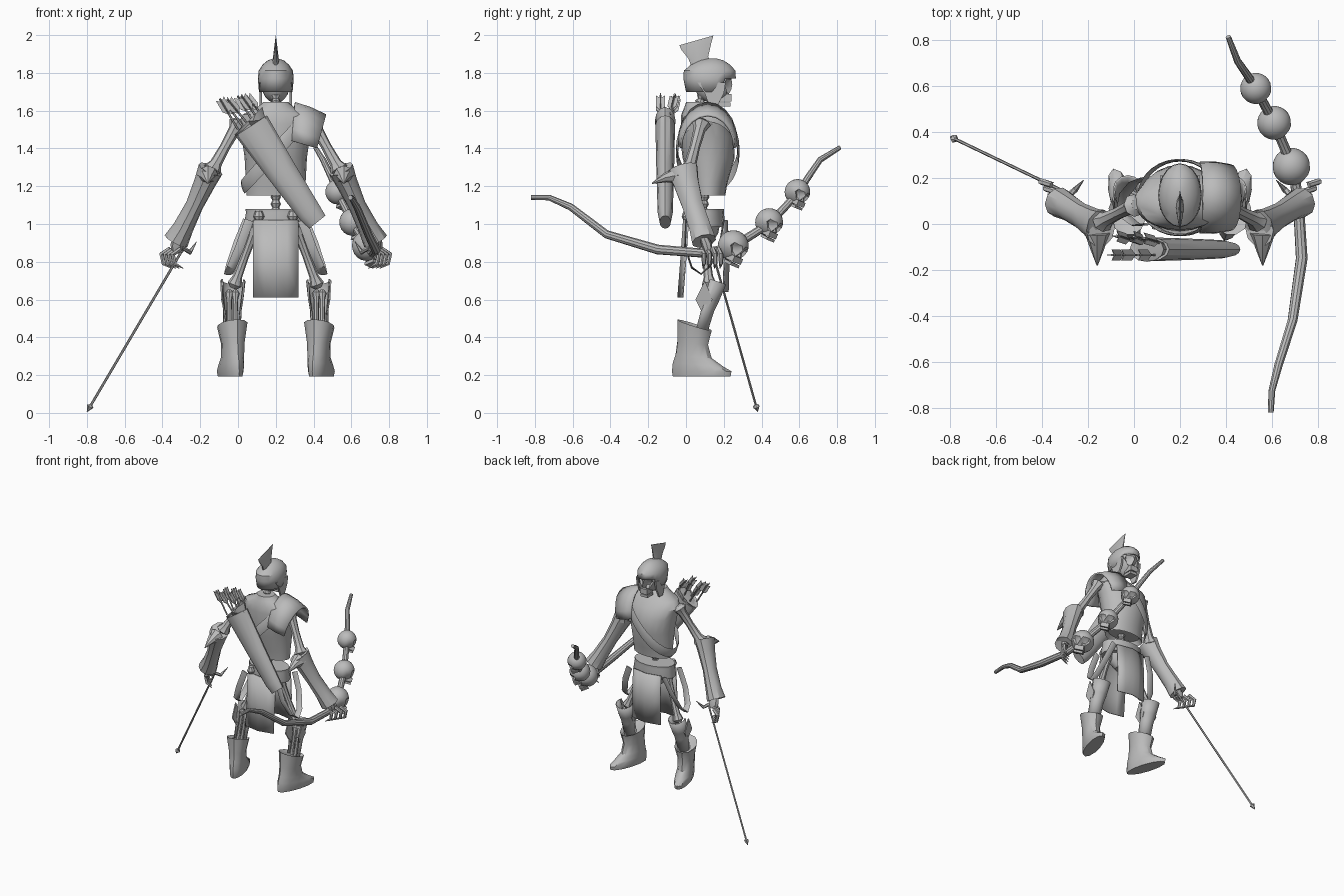
import bpy, bmesh, math
from mathutils import Vector as V, Matrix

if "Cube" in bpy.data.objects:
    bpy.data.objects.remove(bpy.data.objects["Cube"])

GREY = (0.5, 0.5, 0.5, 1)
mat = bpy.data.materials.new("plain_grey")
mat.use_nodes = True
mat.diffuse_color = GREY
mat.node_tree.nodes["Principled BSDF"].inputs["Base Color"].default_value = GREY
made = []
MID = 0.2  # body centre line


def P(s, p):
    """Point given as distance from the centre line, on side s."""
    return V((MID + s * p[0], p[1], p[2]))


def finish(name, bm, thick=0):
    bmesh.ops.recalc_face_normals(bm, faces=bm.faces)
    me = bpy.data.meshes.new(name)
    bm.to_mesh(me)
    bm.free()
    ob = bpy.data.objects.new(name, me)
    bpy.context.collection.objects.link(ob)
    me.materials.append(mat)
    if thick:
        mod = ob.modifiers.new("thickness", 'SOLIDIFY')
        mod.thickness = thick
        mod.offset = 0
    made.append(ob)
    return ob


def skin(name, rings, closed=True, caps=True, thick=0, loop=False, drop=None):
    """Bridge point rings into a surface."""
    bm = bmesh.new()
    vs = [[bm.verts.new(p) for p in r] for r in rings]
    n = len(vs[0])
    pairs = list(zip(vs, vs[1:])) + ([(vs[-1], vs[0])] if loop else [])
    for a, b in pairs:
        for i in range(n if closed else n - 1):
            j = (i + 1) % n
            bm.faces.new((a[i], a[j], b[j], b[i]))
    if closed and caps and not loop:
        bm.faces.new(vs[0])
        bm.faces.new(vs[-1])
    if drop:
        gone = [f for f in bm.faces if drop(f.calc_center_median())]
        bmesh.ops.delete(bm, geom=gone, context='FACES')
    return finish(name, bm, thick)


def ring(c, a, b, n, arc=None):
    lo, hi = arc or (0, math.tau)
    steps = n - 1 if arc else n
    angs = [lo + (hi - lo) * i / steps for i in range(n)]
    return [V(c) + V(a) * math.cos(t) + V(b) * math.sin(t) for t in angs]


def loft(name, rows, n=16, at=(MID, 0), yaw=0, **kw):
    """Stack level ellipses: z, centre y, x radius, y radius, forward tilt."""
    rot = Matrix.Translation((at[0], at[1], 0)) @ Matrix.Rotation(yaw, 4, 'Z')
    rings = [[rot @ p for p in ring((0, y, z), (rx, 0, 0), (0, ry, tilt), n)]
             for z, y, rx, ry, tilt in rows]
    return skin(name, rings, **kw)


def limb(name, pts, radii, n=8, u=(1, 0, 0), arc=None, loop=False, thick=0):
    """Sweep an ellipse along a path; a radius is a number or (along u, across)."""
    pts = [V(p) for p in pts]
    last, rings = len(pts) - 1, []
    for i, p in enumerate(pts):
        nxt = pts[(i + 1) % len(pts)] if loop else pts[min(i + 1, last)]
        t = (nxt - pts[i - 1 if loop else max(i - 1, 0)]).normalized()
        a = (V(u) - t * t.dot(V(u))).normalized()
        r = radii[i] if isinstance(radii, list) else radii
        ra, rb = r if isinstance(r, tuple) else (r, r)
        rings.append(ring(p, a * ra, t.cross(a) * rb, n, arc))
    return skin(name, rings, closed=not arc, loop=loop, thick=thick)


def bone(name, a, b, r):
    a, b = V(a), V(b)
    path = [a.lerp(b, f) for f in (0, .06, .18, .5, .82, .94, 1)]
    return limb(name, path, [r * k for k in (.7, 1.5, .95, .8, .95, 1.5, .7)])


def prism(name, pts, depth):
    return skin(name, [[V(p) - V(depth) / 2 for p in pts],
                       [V(p) + V(depth) / 2 for p in pts]])


def skull(name, loc, fwd, up, size, width=0.9):
    fwd = V(fwd).normalized()
    side = fwd.cross(V(up)).normalized()
    m = Matrix((side * width, fwd, side.cross(fwd))).transposed().to_4x4()
    bm = bmesh.new()
    bmesh.ops.create_icosphere(bm, subdivisions=3, radius=1)
    for v in bm.verts:
        q = v.co.copy()
        if q.y > 0 and q.z < 0:
            v.co.x *= 1 + 0.3 * q.z
        if min((q - V((e, .9, -.1))).length for e in (-.38, .38)) < .28:
            v.co.y -= .28
        if (q - V((0, .92, -.42))).length < .16:
            v.co.y -= .15
    # upper and lower jaw
    for y, z, h in ((.6, -.72, .4), (.55, -1.08, .2)):
        bmesh.ops.create_cube(bm, size=1, matrix=Matrix.Translation((0, y, z))
                              @ Matrix.Diagonal((.8, .7, h, 1)))
    bm.transform(Matrix.Translation(loc) @ m @ Matrix.Scale(size, 4))
    return finish(name, bm)


# Legs and boots
for s, tag in ((-1, "right"), (1, "left")):
    loft(tag + "_boot", [(.193, .04, .05, .16, 0), (.22, .04, .056, .165, 0),
                         (.255, .02, .058, .14, -.01), (.3, -.005, .056, .1, -.01),
                         (.37, -.01, .06, .085, -.01), (.465, 0, .08, .095, -.03),
                         (.45, 0, .06, .075, -.03)],
         n=12, at=(MID + s * .23, .045), yaw=-s * .3)
    for k in (-.016, .016):
        bone(tag + "_shin_bone", P(s, (.232 + k, .05, .38)), P(s, (.23 + k, .125, .65)), .016)
    limb(tag + "_greave", [P(s, (.232, .07, .44)), P(s, (.23, .1, .55)),
                           P(s, (.228, .12, .61)), P(s, (.226, .15, .7))],
         [.042, .046, .054, .062], n=9, arc=(-.4, math.pi + .4), thick=.008)
    for k in (-.055, .055):
        prism(tag + "_greave_fin", [P(s, (.23 + k * .7, .09, .52)), P(s, (.23 + k, .05, .6)),
                                    P(s, (.23 + k * 1.1, .1, .7)), P(s, (.23 + k, .14, .6))],
              (.008, 0, 0))
    bone(tag + "_thigh_bone", P(s, (.225, .125, .66)), P(s, (.1, .09, 1.0)), .026)
    # Looped hip straps
    limb(tag + "_hip_strap", [P(s, p) for p in (
        (.14, 0, 1.02), (.19, -.005, .88), (.235, .03, .77), (.25, .08, .735),
        (.24, .13, .78), (.2, .18, .9), (.15, .2, 1.02))], (.024, .005), n=6)
    loft(tag + "_belt_stud", [(1.02, 0, .02, .02, 0), (1.04, 0, .03, .028, 0),
                              (1.07, 0, .018, .018, 0)], n=8, at=(MID + s * .09, .005))

# Hips, belt and cloths
loft("pelvis", [(.9, .1, .05, .04, 0), (.95, .1, .11, .07, 0), (1.02, .1, .13, .085, 0)])
loft("belt", [(.985, .1, .165, .105, 0), (1.0, .1, .168, .108, 0),
              (1.06, .1, .158, .1, 0), (1.08, .1, .16, .102, 0)])
for name, ys, zs, curve in (("back_cloth", (0, -.015, -.03), (1.02, .8, .61), .012),
                            ("front_cloth", (.205, .215, .21), (1.02, .82, .64), -.012)):
    cols = (-.12, -.06, 0, .06, .12)
    skin(name, [[V((MID + x, y + curve * (abs(x) / .06 - 1), z)) for x in cols]
                for y, z in zip(ys, zs)], closed=False, thick=.008)

# Spine, neck and body armour
for name, a, b, count in (("spine", (MID, .09, 1.05), (MID, .1, 1.2), 4),
                          ("neck", (MID, .06, 1.6), (MID, .1, 1.72), 4)):
    steps = count * 2
    limb(name, [V(a).lerp(V(b), i / steps) for i in range(steps + 1)],
         [.028 if i % 2 else .018 for i in range(steps + 1)])
loft("body_armour", [(1.18, .12, .13, .07, 0), (1.15, .12, .155, .088, 0),
                     (1.22, .12, .158, .1, 0), (1.35, .12, .165, .138, 0),
                     (1.46, .11, .18, .142, 0), (1.53, .095, .2, .122, 0),
                     (1.58, .075, .175, .1, 0), (1.615, .065, .1, .075, 0),
                     (1.645, .06, .066, .06, 0)], n=20)
turns = [i * math.tau / 28 for i in range(28)]
limb("chest_sash", [(MID + .175 * math.cos(t), .115 + .163 * math.sin(t),
                     1.385 + .19 * math.cos(t)) for t in turns],
     (.035, .006), n=6, u=(-.3, 0, 1), loop=True)

# Single shoulder plate, arched front to back
skin("shoulder_plate", [ring((x, .115, z), (0, ry, 0), (lean, 0, rz), 11, (-.05, math.pi + .05))
                        for x, z, ry, lean, rz in ((.285, 1.45, .15, .015, .19),
                                                   (.35, 1.43, .152, .03, .185),
                                                   (.42, 1.41, .14, .045, .165))],
     closed=False, thick=.012)

# Arms, gauntlets and clawed hands
for s, tag in ((-1, "right"), (1, "left")):
    bone(tag + "_upper_arm", P(s, (.19, .085, 1.55)), P(s, (.345, .01, 1.27)), .034)
    limb(tag + "_gauntlet", [P(s, p) for p in (
        (.352, -.015, 1.27), (.345, -.02, 1.29), (.375, 0, 1.22), (.43, .035, 1.1),
        (.49, .075, .98), (.528, .095, .91), (.52, .09, .925))],
         [(.05, .06), (.068, .085), (.058, .07), (.047, .058), (.055, .06),
          (.068, .066), (.04, .045)], n=10)
    limb(tag + "_elbow_spike", [P(s, (.36, -.04, 1.26)), P(s, (.36, -.11, 1.245)),
                                P(s, (.36, -.18, 1.215))], [(.055, .05), (.03, .025), .003])
    limb(tag + "_palm", [P(s, (.515, .09, .94)), P(s, (.52, .11, .89)), P(s, (.52, .12, .85))],
         [(.025, .022), (.038, .028), (.03, .022)])
    for i in range(4):
        d, y = .5 + .02 * i, .08 + .03 * i
        limb(tag + "_finger", [P(s, p) for p in (
            (d, y, .87), (d + .045, y + .015, .84), (d + .035, y + .015, .79),
            (d - .01, y + .01, .765))], [.013, .014, .011, .002], n=6, u=(0, 1, 0))
    limb(tag + "_thumb", [P(s, (.5, .11, .88)), P(s, (.455, .15, .85)),
                          P(s, (.42, .19, .905))], [.014, .013, .002], n=6, u=(0, 1, 0))

# Head, helmet and crest
skull("skull", (MID, .145, 1.74), (0, 1, 0), (0, 0, 1), .1, .75)
loft("helmet", [(1.7, .12, .084, .115, 0), (1.77, .125, .09, .134, 0),
                (1.81, .125, .086, .132, 0), (1.84, .13, .066, .1, 0),
                (1.862, .135, .04, .06, 0), (1.872, .14, .01, .02, 0)],
     n=20, thick=.01, drop=lambda c: c.z < 1.76 and (c.y > .19 or c.z < 1.705))
for s, tag in ((-1, "right"), (1, "left")):
    prism(tag + "_cheek_guard", [P(s, (.08, y, z)) for y, z in (
        (.06, 1.75), (.21, 1.75), (.2, 1.69), (.165, 1.62), (.125, 1.62), (.1, 1.69))],
          (.014, 0, 0))
loft("helmet_crest", [(1.82, .09, .02, .055, .01), (1.88, .065, .015, .055, .005),
                      (1.94, .055, .008, .083, .02), (1.972, .055, .002, .095, .027)], n=10)

# Quiver with spare arrows
limb("quiver", [(.08, -.11, 1.51), (.055, -.11, 1.545), (.07, -.11, 1.52), (.23, -.11, 1.28),
                (.38, -.11, 1.06), (.42, -.11, 1.01)],
     [(.04, .08), (.055, .105), (.052, .1), (.047, .08), (.04, .064), (.03, .055)],
     n=12, u=(0, 1, 0))
for i in range(6):
    base = V((.0 + .025 * i, -.135 + .05 * (i % 2), 1.5 + .016 * i))
    aim = V((-.1 - .02 * (i % 3), .04 * (i % 2), .17)).normalized()
    tip = base + aim * (.19 - .012 * i)
    limb("spare_arrow", [base, tip], .006, n=6)
    for w in (aim.cross(V((0, 1, 0))).normalized(), V((0, 1, 0))):
        prism("spare_arrow_feather", [tip - aim * .1, tip - aim * .07 + w * .024, tip + w * .024,
                                      tip - aim * .02, tip - w * .024, tip - aim * .07 - w * .024],
              aim.cross(w) * .004)

# Held arrow
start, point = V((-.29, .135, .87)), V((-.8, .38, .005))
neck = start.lerp(point, .955)
limb("held_arrow_shaft", [start, neck], .007, n=6)
limb("held_arrow_head", [neck, start.lerp(point, .965), point], [.006, .019, .001], n=6)

# Bow threaded through three small skulls
limb("bow", [(.595, -.82, 1.14), (.6, -.725, 1.14), (.63, -.61, 1.09), (.69, -.42, .945),
             (.73, -.15, .865), (.715, .1, .845), (.69, .25, .88), (.61, .44, 1.0),
             (.53, .59, 1.16), (.495, .645, 1.245), (.45, .71, 1.34), (.41, .815, 1.405)],
     [.013, .015, .019, .022, .026, .024, .024, .022, .02, .018, .016, .012], n=10, u=(1, 0, .2))
for i, (loc, size) in enumerate((((.685, .25, .885), .082), ((.61, .44, 1.01), .074),
                                 ((.53, .59, 1.17), .068))):
    skull("bow_skull", loc, (.7, .6, -.3), (-.2, .2, 1), size, 1.0)

# Smooth shading with crisp edges
bpy.ops.object.select_all(action='DESELECT')
for ob in made:
    ob.select_set(True)
bpy.context.view_layer.objects.active = made[0]
bpy.ops.object.shade_smooth_by_angle(angle=math.radians(35))
